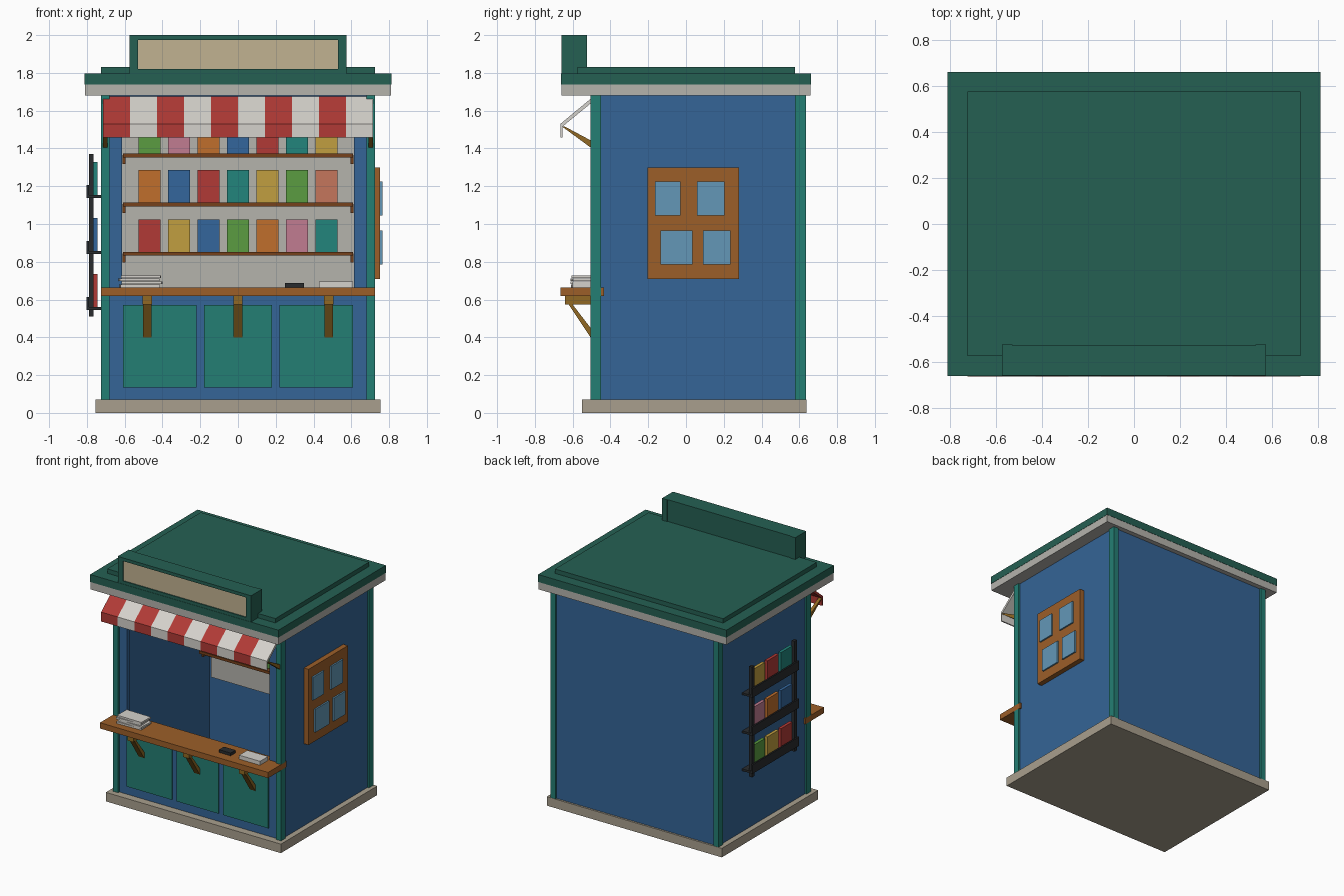
import bpy, bmesh
from math import radians
from mathutils import Matrix, Vector

if "Cube" in bpy.data.objects:
    bpy.data.objects.remove(bpy.data.objects["Cube"])

PALETTE = dict(blue="35608F", teal="27786E", roof="285C50", stone="A09786", cream="B8A98A",
               white="CBC8C2", trim="ACAAA4", wood="945B2B", shelf="70401F", ochre="8A6426",
               red="A83A36", yellow="B8963F", orange="B76A2E", green="579440", pink="B8768A",
               salmon="BB7058", glass="5F90AE", black="2B2D2F", bookteal="257E76", bookblue="346294")
mats = {}


def mat(key):
    if key not in mats:
        m = bpy.data.materials.new(key)
        h = PALETTE[key]
        m.diffuse_color = [(int(h[i:i + 2], 16) / 255) ** 2.2 * 1.1 for i in (0, 2, 4)] + [1]
        m.use_nodes = True
        m.node_tree.nodes["Principled BSDF"].inputs["Base Color"].default_value = m.diffuse_color
        mats[key] = m
    return mats[key]


def finish(name, bm, color):
    bmesh.ops.recalc_face_normals(bm, faces=bm.faces)
    me = bpy.data.meshes.new(name)
    bm.to_mesh(me)
    bm.free()
    ob = bpy.data.objects.new(name, me)
    bpy.context.collection.objects.link(ob)
    me.materials.append(mat(color))
    return ob


def box(name, color, x0, x1, y0, y1, z0, z1, turn=0):
    """Box from its limits, optionally turned about z."""
    bm = bmesh.new()
    bmesh.ops.create_cube(bm, size=1, matrix=Matrix.Diagonal((x1 - x0, y1 - y0, z1 - z0, 1)))
    ob = finish(name, bm, color)
    ob.location = ((x0 + x1) / 2, (y0 + y1) / 2, (z0 + z1) / 2)
    ob.rotation_euler.z = radians(turn)
    return ob


def prism(name, color, x0, x1, profile):
    """Side profile of (y, z) points stretched along x."""
    bm = bmesh.new()
    f = bm.faces.new([bm.verts.new((x0, y, z)) for y, z in profile])
    r = bmesh.ops.extrude_face_region(bm, geom=[f])
    vs = [v for v in r["geom"] if isinstance(v, bmesh.types.BMVert)]
    bmesh.ops.translate(bm, verts=vs, vec=Vector((x1 - x0, 0, 0)))
    return finish(name, bm, color)


# Base and roof
box("base", "stone", -.755, .755, -.55, .637, 0, .07)
box("roof_trim", "trim", -.81, .81, -.66, .66, 1.68, 1.738)
box("roof_slab", "roof", -.812, .812, -.662, .662, 1.738, 1.796)
box("roof_top", "roof", -.725, .725, -.575, .578, 1.796, 1.83)

# Sign with frame and blank panel
box("sign_back", "roof", -.56, .56, -.645, -.53, 1.796, 1.995)
for s in (-1, 1):
    a, b = sorted((s * .53, s * .575))
    box("sign_side", "roof", a, b, -.66, -.525, 1.79, 2)
for z0, z1 in ((1.79, 1.82), (1.975, 2)):
    box("sign_rail", "roof", -.53, .53, -.66, -.53, z0, z1)
box("sign_panel", "cream", -.53, .53, -.652, -.64, 1.82, 1.975)

# Walls, corner posts and opening frame
box("back_wall", "blue", -.69, .69, .575, .622, .07, 1.68)
for s in (-1, 1):
    a, b = sorted((s * .65, s * .712))
    box("side_wall", "blue", a, b, -.455, .58, .07, 1.68)
    a, b = sorted((s * .68, s * .725))
    for y0, y1 in ((-.505, -.45), (.577, .635)):
        box("corner_post", "teal", a, b, y0, y1, .07, 1.68)
    a, b = sorted((s * .615, s * .685))
    box("opening_jamb", "blue", a, b, -.49, -.45, .07, 1.68)
box("front_header", "blue", -.62, .62, -.49, -.45, 1.5, 1.68)
box("front_wall", "blue", -.62, .62, -.49, -.45, .07, .63)
for x0, x1 in ((-.61, -.22), (-.18, .18), (.22, .61)):
    box("front_panel", "teal", x0, x1, -.5, -.48, .135, .57)

# Counter and its brackets
box("counter", "wood", -.725, .725, -.665, -.435, .62, .665)
for x in (-.48, 0, .48):
    box("counter_arm", "ochre", x - .025, x + .025, -.64, -.49, .575, .62)
    prism("counter_strut", "ochre", x - .023, x + .023,
          [(-.625, .58), (-.605, .58), (-.49, .43), (-.49, .4), (-.505, .4)])

# Goods on the counter
for i, (dx, turn) in enumerate(((0, 2), (.012, -3), (-.004, 3), (.006, -1))):
    z = .665 + i * .0165
    box("newspaper", "white", -.625 + dx, -.415 + dx, -.605, -.49, z, z + .014, turn)
box("till_pad", "black", .25, .35, -.59, -.53, .665, .687)
box("paper_tray", "white", .43, .61, -.6, -.5, .665, .696)

# Striped awning: slope and valance in one profile
n, w = 10, 1.43 / 10
for i in range(n):
    x = -.715 + i * w
    prism("awning_stripe", "white" if i % 2 else "red", x, x + w,
          [(-.49, 1.675), (-.665, 1.53), (-.665, 1.457), (-.655, 1.457), (-.655, 1.515), (-.49, 1.65)])
for s in (-1, 1):
    a, b = sorted((s * .69, s * .715))
    prism("awning_strut", "ochre", a, b, [(-.655, 1.515), (-.64, 1.515), (-.49, 1.435), (-.49, 1.405), (-.505, 1.405)])

# Book display inside
box("display_back", "trim", -.62, .62, .55, .576, .585, 1.66)
rows = [(.845, "red yellow bookblue green orange pink bookteal"),
        (1.105, "orange bookblue red bookteal yellow green salmon"),
        (1.365, "green pink orange bookblue red bookteal yellow")]
for z, colours in rows:
    box("display_shelf", "shelf", -.61, .61, .39, .55, z - .013, z + .008)
    for x in (-.603, .603):
        box("shelf_bracket", "shelf", x - .008, x + .008, .42, .55, z - .048, z)
    for i, c in enumerate(colours.split()):
        x = (i - 3) * .156
        box("display_book", c, x - .059, x + .059, .43, .46, z + .008, z + .18)

# Window on the right wall
box("window_frame", "wood", .70, .752, -.205, .28, .71, 1.3)
for y0, y1, z in ((-.165, -.03, 1.045), (.058, .205, 1.045), (-.135, .035, .785), (.09, .235, .785)):
    box("window_pane", "glass", .74, .764, y0, y1, z, z + .18)

# Book rack on the left wall
for y in (-.225, .3):
    box("rack_post", "black", -.79, -.765, y - .015, y + .015, .51, 1.37)
for z, colours in ((.552, "green yellow red"), (.848, "pink orange bookblue"), (1.145, "yellow red bookteal")):
    box("rack_shelf", "black", -.8, -.705, -.25, .325, z - .008, z + .008)
    box("rack_lip", "black", -.801, -.789, -.25, .325, z - .008, z + .062)
    for i, c in enumerate(colours.split()):
        y = .195 - i * .17
        box("rack_book", c, -.768, -.744, y - .07, y + .07, z + .008, z + .183)
